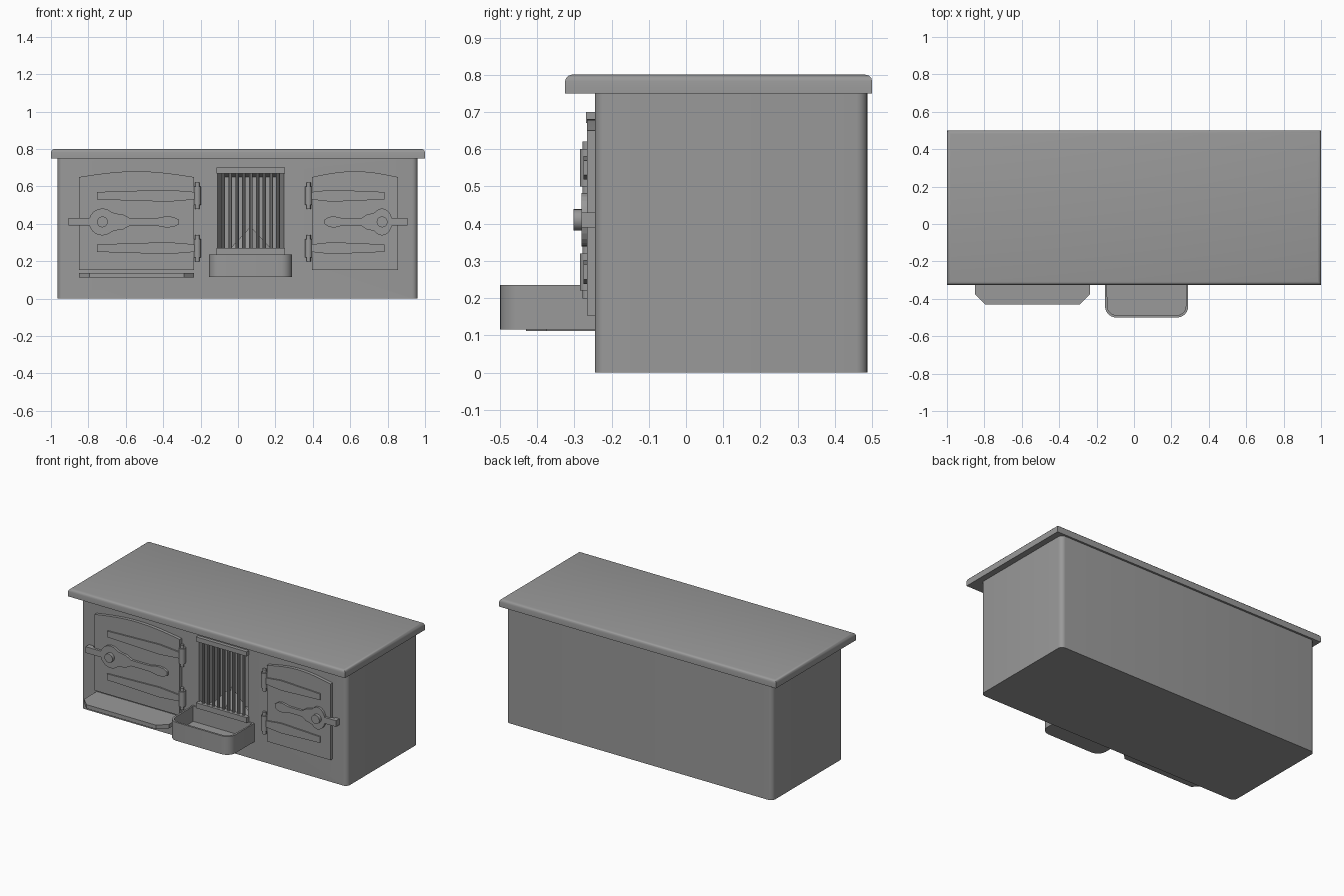
import bpy, bmesh, math
from mathutils import Vector

cube = bpy.data.objects.get("Cube")
if cube:
    bpy.data.objects.remove(cube, do_unlink=True)

iron = bpy.data.materials.new("grey iron")
iron.use_nodes = True
GREY = (0.32, 0.32, 0.32, 1)
iron.diffuse_color = GREY
iron.node_tree.nodes["Principled BSDF"].inputs["Base Color"].default_value = GREY


def finish(name, bm, smooth=True):
    bmesh.ops.recalc_face_normals(bm, faces=bm.faces)
    mesh = bpy.data.meshes.new(name)
    bm.to_mesh(mesh)
    bm.free()
    mesh.materials.append(iron)
    obj = bpy.data.objects.new(name, mesh)
    bpy.context.collection.objects.link(obj)
    if smooth:
        bpy.ops.object.select_all(action='DESELECT')
        obj.select_set(True)
        bpy.context.view_layer.objects.active = obj
        bpy.ops.object.shade_smooth_by_angle(angle=math.radians(35))
    return obj


def prism(outline, start, end, upright=False):
    """Extrude an outline along z, or along y when upright."""
    bm = bmesh.new()
    place = (lambda a, b, d: (a, d, b)) if upright else (lambda a, b, d: (a, b, d))
    base = bm.faces.new([bm.verts.new(place(a, b, start)) for a, b in outline])
    ext = bmesh.ops.extrude_face_region(bm, geom=[base])
    move = Vector(place(0, 0, end - start))
    cap = [v for v in ext["geom"] if isinstance(v, bmesh.types.BMVert)]
    bmesh.ops.translate(bm, verts=cap, vec=move)
    bm.normal_update()
    return bm


def rounded(x0, x1, y0, y1, front, back, steps=6):
    """Rectangle outline with separate front and back corner radii."""
    pts = []
    corners = [(x0, y0, 1, 1, front, 180), (x1, y0, -1, 1, front, 270),
               (x1, y1, -1, -1, back, 0), (x0, y1, 1, -1, back, 90)]
    for x, y, sx, sy, r, a in corners:
        if r == 0:
            pts.append((x, y))
            continue
        for i in range(steps + 1):
            t = math.radians(a + 90 * i / steps)
            pts.append((x + sx * r + r * math.cos(t), y + sy * r + r * math.sin(t)))
    return pts


def box(name, x0, x1, y0, y1, z0, z1):
    return finish(name, prism(rounded(x0, x1, y0, y1, 0, 0), z0, z1), False)


def cylinder(name, radius, depth, loc, axis='Z', sides=12):
    bpy.ops.mesh.primitive_cylinder_add(vertices=sides, radius=radius, depth=depth, location=loc)
    obj = bpy.context.object
    obj.name = name
    if axis == 'Y':
        obj.rotation_euler.x = math.pi / 2
    obj.data.materials.append(iron)
    bpy.ops.object.shade_smooth_by_angle(angle=math.radians(35))
    return obj


FRONT = -0.245
FACE = -0.266

# Body with a tapering firebox opening
body = finish("body", prism(rounded(-0.965, 0.96, FRONT, 0.487, 0.03, 0.03), 0, 0.75))
bm = prism([(-0.115, 0.235), (0.25, 0.235), (0.25, 0.69), (-0.115, 0.69)], FRONT - 0.02, -0.08, True)
for v in bm.verts:
    if v.co.y > -0.1:
        v.co.x = 0.0675 + (v.co.x - 0.0675) * 0.75
        v.co.z = min(v.co.z, 0.65)
opening = finish("firebox_cutter", bm, False)
cut = body.modifiers.new("firebox", 'BOOLEAN')
cut.operation = 'DIFFERENCE'
cut.solver = 'EXACT'
cut.object = opening
bpy.context.view_layer.objects.active = body
bpy.ops.object.modifier_apply(modifier=cut.name)
bpy.data.objects.remove(opening, do_unlink=True)

# Hob plate with a softened upper edge
bm = prism(rounded(-1, 1, -0.325, 0.5, 0, 0), 0.75, 0.8)
rim = [e for e in bm.edges if all(v.co.z > 0.79 for v in e.verts)]
bmesh.ops.bevel(bm, geom=rim, offset=0.018, segments=3, affect='EDGES', profile=0.5)
finish("hob_plate", bm)

# Firebox grille
box("grille_top_rail", -0.115, 0.25, -0.268, -0.235, 0.67, 0.7)
box("grille_bottom_rail", -0.115, 0.25, -0.268, -0.235, 0.235, 0.27)
for i in range(9):
    cylinder("grille_bar", 0.01, 0.42, (-0.078 + i * 0.0365, -0.245, 0.465), sides=10)

# Fuel heap behind the bars
bpy.ops.mesh.primitive_cone_add(vertices=4, radius1=0.14, depth=0.15, location=(0.0675, -0.16, 0.31))
heap = bpy.context.object
heap.name = "fuel_heap"
heap.scale.y = 0.55
heap.data.materials.append(iron)

# Ash tray, hollow from above
bm = prism(rounded(-0.155, 0.29, -0.5, FRONT, 0.06, 0.0), 0.115, 0.235)
top = max(bm.faces, key=lambda f: f.calc_center_median().z)
bmesh.ops.inset_region(bm, faces=[top], thickness=0.013)
ext = bmesh.ops.extrude_face_region(bm, geom=[top])
floor = [v for v in ext["geom"] if isinstance(v, bmesh.types.BMVert)]
bmesh.ops.translate(bm, verts=floor, vec=(0, 0, -0.1))
if top.is_valid:
    bmesh.ops.delete(bm, geom=[top], context='FACES_ONLY')
finish("ash_tray", bm)

# Oven shelf with chamfered corners
finish("shelf", prism(rounded(-0.85, -0.235, -0.43, FRONT, 0.055, 0, steps=1), 0.112, 0.138), False)

# Latch half-profile: distance from the tip of the tail, half height
latch_half = [(0, 0.02), (0.11, 0.02)]
latch_half += [(0.18 - 0.072 * math.cos(math.radians(a)), 0.072 * math.sin(math.radians(a)))
               for a in range(30, 146, 15)]
latch_half += [(0.26, 0.044), (0.29, 0.04), (0.33, 0.019), (0.46, 0.019),
               (0.52, 0.03), (0.56, 0.027), (0.59, 0.012)]


def door(side, hinge_x, outer_x, tail_x):
    """Arched door; all ironwork is stretched to the door width."""
    width = abs(outer_x - hinge_x)
    k = width / 0.615
    toward = 1 if outer_x > hinge_x else -1
    arch = [(hinge_x + toward * width * i / 12, 0.65 + 0.031 * math.sin(math.pi * i / 12))
            for i in range(13)]
    outline = [(hinge_x, 0.153)] + arch + [(outer_x, 0.153)]
    finish(side + "_door", prism(outline, FRONT + 0.01, FACE, True))

    # Latch and its pivot knob
    upper = [(tail_x - toward * u * k, 0.41 + h) for u, h in latch_half]
    lower = [(x, 0.82 - z) for x, z in reversed(upper)]
    finish(side + "_latch", prism(upper + lower, FACE + 0.01, -0.281, True), False)
    cylinder(side + "_latch_knob", 0.029, 0.03, (tail_x - toward * 0.18 * k, -0.287, 0.41), 'Y', 20)
    box(side + "_latch_catch", *sorted((outer_x + toward * 0.02, tail_x)), -0.27, FRONT + 0.01, 0.39, 0.43)

    # Straps and hinges
    for z in (0.27, 0.55):
        near, far = hinge_x - toward * 0.005, hinge_x + toward * 0.52 * k
        mid = hinge_x + toward * 0.14 * k
        strap = [(near, z - 0.02), (mid, z - 0.032), (far, z - 0.02),
                 (far, z + 0.02), (mid, z + 0.032), (near, z + 0.02)]
        finish(side + "_strap", prism(strap, FACE + 0.01, -0.275, True), False)
        hx = hinge_x - toward * 0.018
        cylinder(side + "_hinge_barrel", 0.019, 0.1, (hx, -0.266, z), sides=12)
        cylinder(side + "_hinge_pin", 0.012, 0.142, (hx, -0.266, z), sides=12)
        box(side + "_hinge_leaf", hx - 0.012, hx + 0.012, -0.266, FRONT + 0.01, z - 0.05, z + 0.05)


door("right", -0.235, -0.85, -0.905)
door("left", 0.395, 0.855, 0.905)
